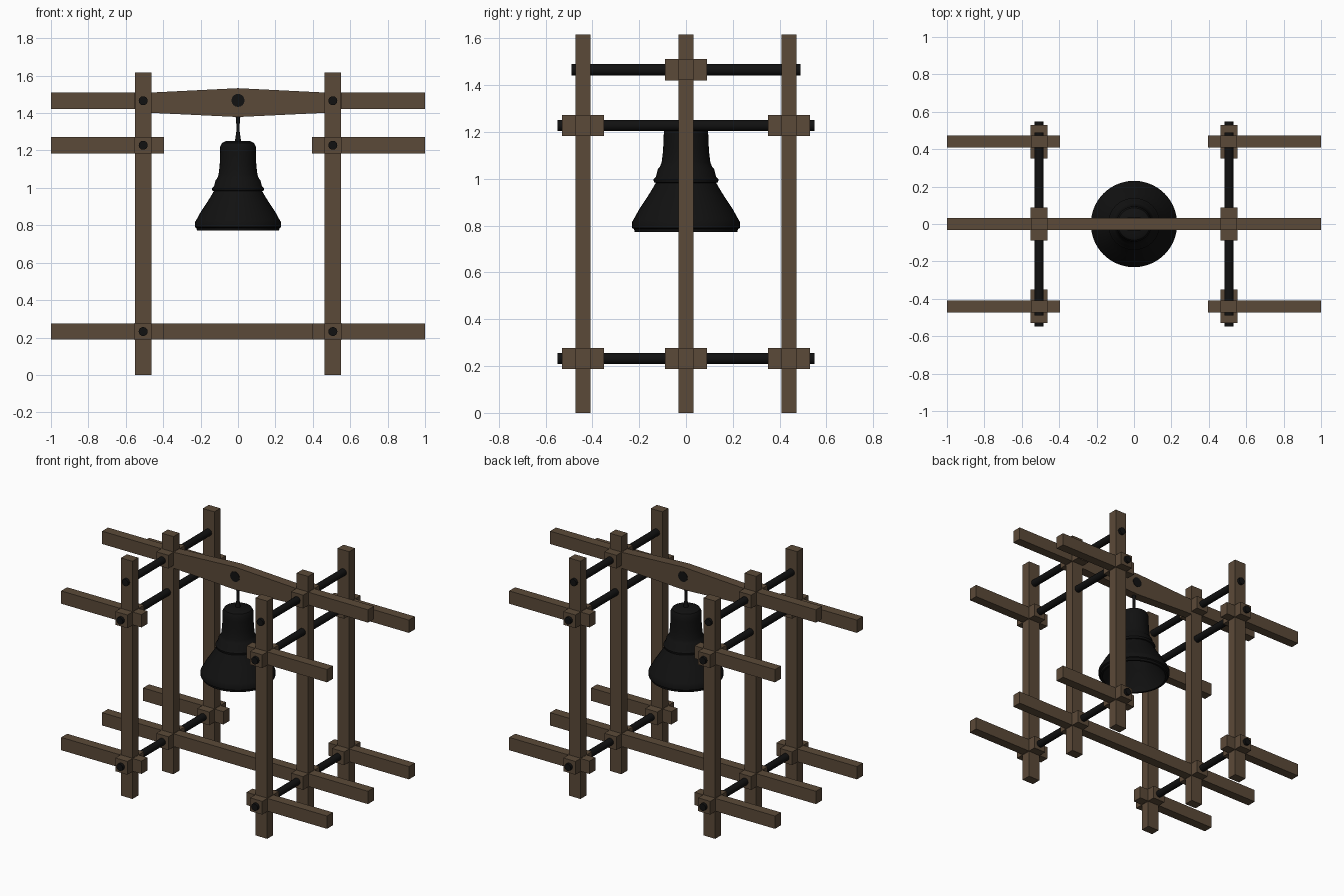
import bpy, bmesh, math
from mathutils import Matrix

if "Cube" in bpy.data.objects:
    bpy.data.objects.remove(bpy.data.objects["Cube"])


def material(name, rgb):
    m = bpy.data.materials.new(name)
    m.diffuse_color = (*rgb, 1)
    m.use_nodes = True
    m.node_tree.nodes["Principled BSDF"].inputs["Base Color"].default_value = m.diffuse_color
    return m


WOOD = material("dark wood", (0.105, 0.068, 0.040))
IRON = material("black iron", (0.0055, 0.0055, 0.0055))


def finish(name, bm, mat, smooth=False):
    bmesh.ops.recalc_face_normals(bm, faces=bm.faces)
    me = bpy.data.meshes.new(name)
    bm.to_mesh(me)
    bm.free()
    me.materials.append(mat)
    ob = bpy.data.objects.new(name, me)
    bpy.context.collection.objects.link(ob)
    if smooth:
        bpy.ops.object.select_all(action='DESELECT')
        ob.select_set(True)
        bpy.context.view_layer.objects.active = ob
        bpy.ops.object.shade_smooth_by_angle(angle=math.radians(35))
    return ob


def box(name, center, size):
    bm = bmesh.new()
    bmesh.ops.create_cube(bm, size=1, matrix=Matrix.Translation(center) @ Matrix.Diagonal((*size, 1)))
    return finish(name, bm, WOOD)


def rod(name, x, z, radius, length):
    bm = bmesh.new()
    bmesh.ops.create_cone(bm, cap_ends=True, segments=16, radius1=radius, radius2=radius, depth=length,
                          matrix=Matrix.Translation((x, 0, z)) @ Matrix.Rotation(math.pi / 2, 4, 'X'))
    return finish(name, bm, IRON, True)


def lathe(name, profile, steps):
    bm = bmesh.new()
    vs = [bm.verts.new((r, 0, z)) for r, z in profile]
    es = [bm.edges.new(p) for p in zip(vs, vs[1:])]
    bmesh.ops.spin(bm, geom=vs + es, cent=(0, 0, 0), axis=(0, 0, 1), angle=math.tau, steps=steps)
    bmesh.ops.remove_doubles(bm, verts=bm.verts, dist=0.0001)
    return finish(name, bm, IRON, True)


PX, PY = 0.507, 0.44            # post positions
LOW, MID, TOP = 0.232, 1.228, 1.466   # beam heights
T, H = 0.064, 0.087             # timber thickness and depth

for s in (-1, 1):
    # posts
    for y in (-PY, 0, PY):
        box("post", (s * PX, y, 0.808), (0.087, T, 1.616))
        # joint blocks around the rods
        for z in ((LOW, TOP) if y == 0 else (LOW, MID)):
            box("joint_block", (s * PX, y, z), (0.091, 0.178, 0.09))
        # short outer side beams
        if y:
            for z in (LOW, MID):
                box("side_beam", (s * 0.6975, y, z), (0.605, T, H))
    # outer ends of the top beam
    box("top_beam_end", (s * 0.75, 0, TOP), (0.5, T, H))
    # cross rods
    rod("low_rod", s * PX, LOW, 0.024, 1.096)
    rod("middle_rod", s * PX, MID, 0.024, 1.096)
    rod("top_rod", s * PX, TOP, 0.024, 0.98)

# full-length bottom beam
box("bottom_beam", (0, 0, LOW), (2, T, H))

# bulged headstock between the middle posts
bm = bmesh.new()
outline = [(-0.5, 1.403), (0, 1.379), (0.5, 1.403), (0.5, 1.508), (0, 1.533), (-0.5, 1.508)]
face = bm.faces.new([bm.verts.new((x, -T / 2, z)) for x, z in outline])
ext = bmesh.ops.extrude_face_region(bm, geom=[face])
bmesh.ops.translate(bm, vec=(0, T, 0), verts=[v for v in ext["geom"] if isinstance(v, bmesh.types.BMVert)])
finish("headstock", bm, WOOD)
rod("headstock_pin", 0, TOP + 0.002, 0.035, T + 0.006)

# hanger
lathe("bell_hanger", [(0, 1.40), (0.014, 1.40), (0.009, 1.34), (0.009, 1.30),
                      (0.015, 1.26), (0.018, 1.24), (0, 1.24)], 12)

# hollow bell: outside from crown to lip, then back up the inside
lathe("bell", [(0, 1.252), (0.066, 1.25), (0.086, 1.24), (0.095, 1.222), (0.095, 1.19), (0.098, 1.12),
               (0.104, 1.07), (0.112, 1.05), (0.120, 1.042), (0.128, 1.01), (0.139, 0.998), (0.137, 0.985),
               (0.129, 0.983), (0.145, 0.955), (0.170, 0.915), (0.200, 0.870), (0.222, 0.830),
               (0.231, 0.815), (0.231, 0.790), (0.222, 0.785), (0.219, 0.772), (0.205, 0.772),
               (0.195, 0.815), (0.150, 0.900), (0.105, 0.985), (0.080, 1.08), (0.075, 1.20), (0, 1.215)], 40)
